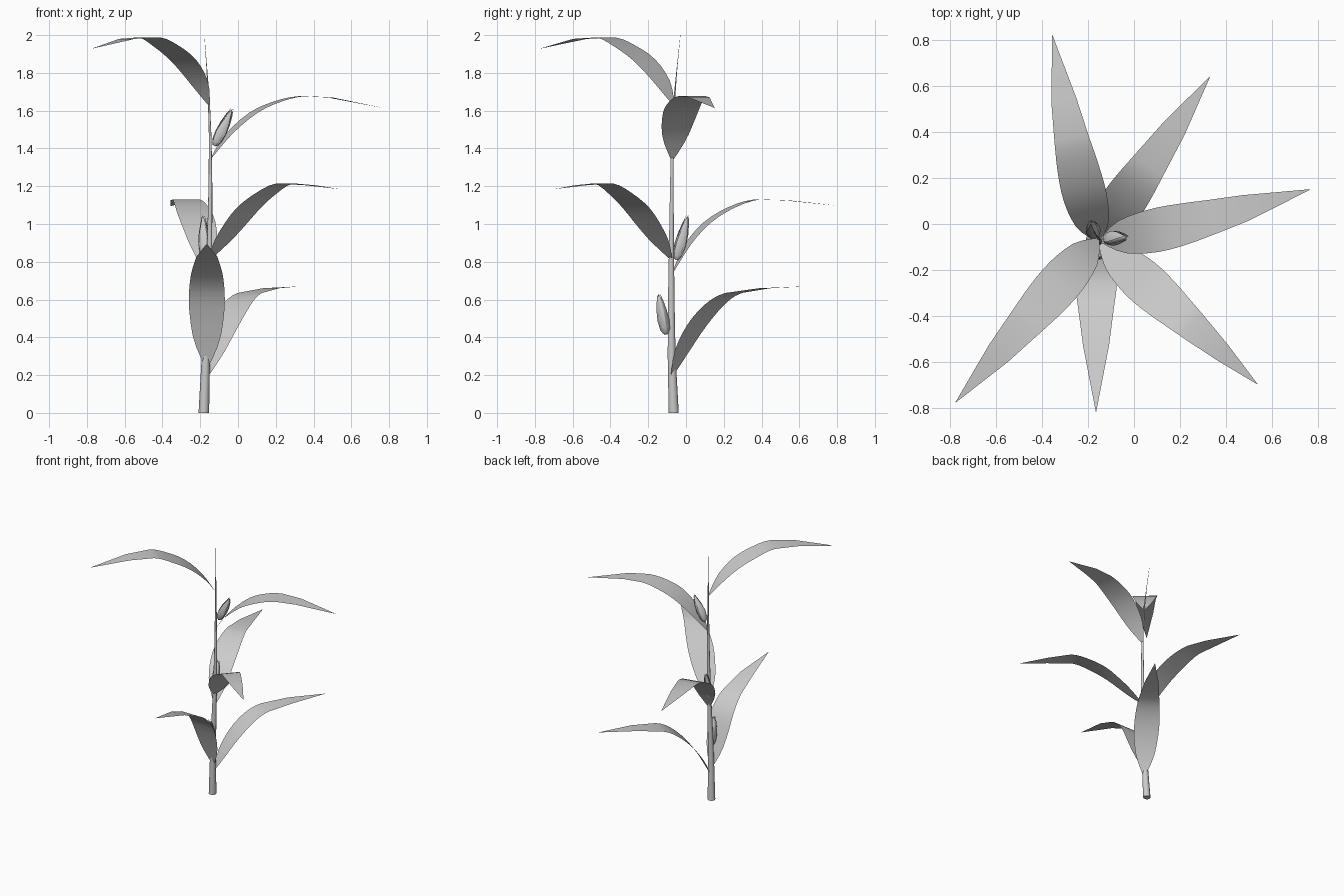
import bpy, bmesh, math
from mathutils import Vector

if "Cube" in bpy.data.objects:
    bpy.data.objects.remove(bpy.data.objects["Cube"])


def finish(bm, name, angle=60):
    me = bpy.data.meshes.new(name)
    bm.normal_update()
    bm.to_mesh(me)
    bm.free()
    ob = bpy.data.objects.new(name, me)
    bpy.context.collection.objects.link(ob)
    for o in bpy.context.selected_objects:
        o.select_set(False)
    ob.select_set(True)
    bpy.context.view_layer.objects.active = ob
    bpy.ops.object.shade_smooth_by_angle(angle=math.radians(angle))
    return ob


def tube(bm, path, sides, u, v):
    """Skin circular rings: path is a list of (centre, radius)."""
    rings = []
    for c, r in path:
        rings.append([bm.verts.new(c + u * r * math.cos(2 * math.pi * i / sides)
                                   + v * r * math.sin(2 * math.pi * i / sides))
                      for i in range(sides)])
    for a, b in zip(rings, rings[1:]):
        for i in range(sides):
            j = (i + 1) % sides
            bm.faces.new((a[i], a[j], b[j], b[i]))
    bm.faces.new(rings[0][::-1])
    bm.faces.new(rings[-1])


# Stem: x, y, z, radius, ending in a thin spike
stem = [(-.181, -.065, 0, .028), (-.17, -.076, .3, .022), (-.16, -.078, .6, .018),
        (-.15, -.077, .9, .0135), (-.146, -.075, 1.2, .010), (-.147, -.072, 1.45, .007),
        (-.154, -.063, 1.65, .005), (-.165, -.048, 1.82, .002), (-.178, -.03, 2.0, .0004)]
bm = bmesh.new()
tube(bm, [(Vector(p[:3]), p[3]) for p in stem], 10, Vector((1, 0, 0)), Vector((0, 1, 0)))
finish(bm, "stem")


def smooth(pts, n=3):
    """Catmull-Rom through the points, leaving the last two segments straight."""
    p = [Vector(q) for q in pts]
    out = []
    for i in range(len(p) - 1):
        a, b, c = p[max(i - 1, 0)], p[i], p[i + 1]
        d = p[min(i + 2, len(p) - 1)]
        for k in range(n if i < len(p) - 3 else 1):
            t = k / n
            out.append(.5 * (2 * b + (c - a) * t + (2 * a - 5 * b + 4 * c - d) * t ** 2
                             + (3 * b - a - 3 * c + d) * t ** 3))
    return out + [p[-1]]


widths = smooth([(0, .012), (.08, .092), (.17, .152), (.33, .19), (.5, .172), (.75, .107), (1, .002)], 4)


def width_at(t):
    for (a, wa), (b, wb) in zip(widths, widths[1:]):
        if t <= b:
            return wa + (wb - wa) * (t - a) / (b - a)
    return .002


# Leaves: flat blades along an arching profile of (distance from stem, z)
def leaf(name, base, tip, profile, bow=0):
    base, tip = Vector(base), Vector(tip)
    d = (tip - base).normalized()
    side = Vector((-d.y, d.x))
    profile = smooth(profile)
    arc = [0]
    for p, q in zip(profile, profile[1:]):
        arc.append(arc[-1] + (q - p).length)
    bm = bmesh.new()
    rows = []
    for (r, z), s in zip(profile, arc):
        t = s / arc[-1]
        h = width_at(t) / 2
        row = []
        for k in (-1, 0, 1):
            p = base + d * r + side * (h * k + bow * math.sin(math.pi * t))
            row.append(bm.verts.new((p.x, p.y, z)))
        rows.append(row)
    for a, b in zip(rows, rows[1:]):
        for i in range(2):
            bm.faces.new((a[i], b[i], b[i + 1], a[i + 1]))
    finish(bm, name)


leaf("leaf_back_right", (-.165, -.077), (.33, .64),
     [(0, .19), (.07, .33), (.165, .465), (.28, .575), (.4, .635), (.6, .66), (.87, .67)])
leaf("leaf_front", (-.165, -.078), (-.165, -.815),
     [(0, .24), (.055, .41), (.13, .6), (.2, .695), (.29, .76), (.45, .825), (.737, .895)])
leaf("leaf_back", (-.153, -.077), (-.355, .82),
     [(0, .73), (.09, .89), (.2, 1.01), (.335, 1.09), (.47, 1.13), (.63, 1.125), (.92, 1.095)], .018)
leaf("leaf_front_right", (-.152, -.077), (.535, -.695),
     [(0, .81), (.08, .895), (.165, .98), (.28, 1.085), (.41, 1.165), (.54, 1.215), (.72, 1.205), (.924, 1.185)])
leaf("leaf_right", (-.148, -.073), (.765, .15),
     [(0, 1.34), (.1, 1.475), (.235, 1.59), (.37, 1.65), (.5, 1.677), (.65, 1.67), (.94, 1.615)], -.015)
leaf("leaf_top_left", (-.154, -.065), (-.775, -.775),
     [(0, 1.63), (.09, 1.76), (.21, 1.87), (.35, 1.945), (.48, 1.988), (.66, 1.98), (.943, 1.928)])


# Ears: pointed cob wrapped in husk blades, leaning out from the stem
def ear(name, base, tip):
    base, tip = Vector(base), Vector(tip)
    axis = tip - base
    n = axis.normalized()
    u = n.cross(Vector((0, 0, 1))).normalized()
    v = n.cross(u)
    bm = bmesh.new()
    prof = [(0, .006), (.05, .018), (.18, .027), (.38, .029), (.6, .023), (.8, .014), (.93, .006), (.98, .001)]
    tube(bm, [(base + axis * t, r) for t, r in prof], 12, u, v)
    husk = [(0, .010, .3), (.12, .027, .9), (.35, .033, .95), (.6, .028, .8), (.82, .018, .5), (1, .008, .05)]
    for k in range(3):
        rows = []
        for t, r, spread in husk:
            row = []
            for s in (-1, 0, 1):
                a = 2 * math.pi * k / 3 + s * spread
                row.append(bm.verts.new(base + axis * t + (u * math.cos(a) + v * math.sin(a)) * r))
            rows.append(row)
        for a, b in zip(rows, rows[1:]):
            for i in range(2):
                bm.faces.new((a[i], a[i + 1], b[i + 1], b[i]))
    finish(bm, name)


ear("ear_upper", (-.125, -.065, 1.415), (-.03, -.057, 1.61))
ear("ear_middle", (-.172, -.052, .81), (-.185, .01, 1.045))
ear("ear_lower", (-.157, -.105, .415), (-.15, -.145, .63))
